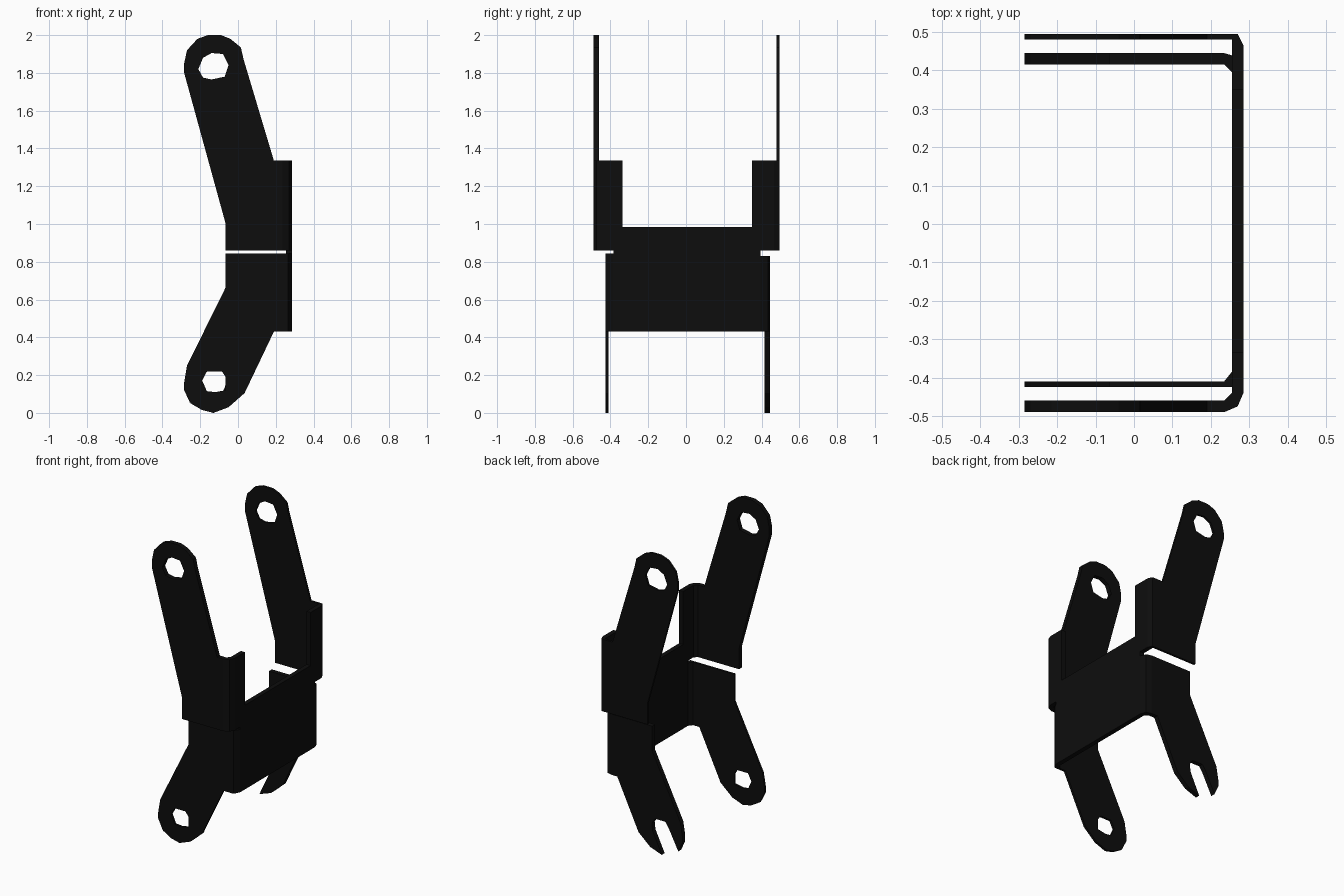
import bpy
import bmesh
from mathutils import Vector

if "Cube" in bpy.data.objects:
    bpy.data.objects.remove(bpy.data.objects["Cube"], do_unlink=True)

black = bpy.data.materials.new("black_metal")
black.use_nodes = True
black.diffuse_color = (0.004, 0.004, 0.004, 1)
black.node_tree.nodes["Principled BSDF"].inputs["Base Color"].default_value = (0.004, 0.004, 0.004, 1)


def sheet(name, loops, low, high, place):
    """Cut a flat sheet from closed outlines (inner loops are holes) and stand it up with place(u, v, w)."""
    curve = bpy.data.curves.new(name, "CURVE")
    curve.dimensions = "2D"
    curve.fill_mode = "BOTH"
    curve.extrude = (high - low) / 2
    for loop in loops:
        spline = curve.splines.new("POLY")
        spline.points.add(len(loop) - 1)
        for point, (u, v) in zip(spline.points, loop):
            point.co = (u, v, 0, 1)
        spline.use_cyclic_u = True
    helper = bpy.data.objects.new(name + "_outline", curve)
    bpy.context.collection.objects.link(helper)
    bpy.context.view_layer.update()
    mesh = bpy.data.meshes.new_from_object(helper.evaluated_get(bpy.context.evaluated_depsgraph_get()))
    bpy.data.objects.remove(helper, do_unlink=True)
    bm = bmesh.new()
    bm.from_mesh(mesh)
    for vert in bm.verts:
        u, v, w = vert.co
        vert.co = Vector(place(u, v, w + (low + high) / 2))
    bmesh.ops.remove_doubles(bm, verts=bm.verts, dist=0.0005)
    bmesh.ops.recalc_face_normals(bm, faces=bm.faces)
    for face in bm.faces:
        face.smooth = False
        face.material_index = 0
    bm.to_mesh(mesh)
    bm.free()
    mesh.materials.clear()
    mesh.materials.append(black)
    mesh.name = name
    obj = bpy.data.objects.new(name, mesh)
    bpy.context.collection.objects.link(obj)
    return obj


def side(u, v, w):
    return (u, w, v)


def across(u, v, w):
    return (w, u, v)


def flat(u, v, w):
    return (u, v, w)


# Upper arms with a round eye
upper_arm = [(0.235, 0.86), (0.235, 1.335), (0.19, 1.335), (0.03, 1.87), (0.015, 1.935),
             (-0.04, 1.98), (-0.09, 2), (-0.16, 2), (-0.215, 1.98), (-0.27, 1.92),
             (-0.285, 1.85), (-0.285, 1.8), (-0.065, 1), (-0.065, 0.86)]
upper_eye = [(-0.21, 1.82), (-0.185, 1.88), (-0.14, 1.905), (-0.08, 1.9),
             (-0.05, 1.84), (-0.07, 1.78), (-0.14, 1.765), (-0.185, 1.775)]
sheet("upper_front_arm", [upper_arm, upper_eye], -0.49, -0.46, side)
sheet("upper_back_arm", [upper_arm, upper_eye], 0.48, 0.495, side)


# Lower arms: an eye in front, an open slot at the back
def lower_arm(top, tip):
    return ([(0.235, top), (-0.065, top), (-0.065, 0.665), (-0.27, 0.25), (-0.285, 0.16), (-0.285, 0.12)]
            + tip + [(-0.05, 0.03), (0.035, 0.105), (0.19, 0.43), (0.235, 0.43)])


round_tip = [(-0.25, 0.05), (-0.19, 0.015), (-0.13, 0)]
slot_tip = [(-0.255, 0.055), (-0.185, 0.19), (-0.16, 0.225), (-0.085, 0.225),
            (-0.062, 0.19), (-0.068, 0.14), (-0.135, 0)]
lower_eye = [(-0.19, 0.17), (-0.165, 0.22), (-0.085, 0.22), (-0.065, 0.19),
             (-0.065, 0.12), (-0.12, 0.11), (-0.165, 0.115), (-0.18, 0.15)]
sheet("lower_front_arm", [lower_arm(0.845, round_tip), lower_eye], -0.425, -0.41, side)
sheet("lower_back_arm", [lower_arm(0.83, slot_tip)], 0.415, 0.445, side)

# Cross plate with an upright tab at each end
plate = [(-0.385, 0.43), (0.395, 0.43), (0.395, 0.86), (0.45, 0.86), (0.45, 1.335), (0.35, 1.335),
         (0.35, 0.985), (-0.335, 0.985), (-0.335, 1.335), (-0.44, 1.335), (-0.44, 0.86), (-0.385, 0.86)]
sheet("cross_plate", [plate], 0.255, 0.285, across)

# Bent corners joining the arms to the plate
corners = {
    "upper_front_bend": ([(0.235, -0.49), (0.27, -0.475), (0.285, -0.44), (0.255, -0.44), (0.235, -0.46)], 0.86, 1.335),
    "upper_back_bend": ([(0.235, 0.495), (0.27, 0.495), (0.285, 0.465), (0.285, 0.45), (0.255, 0.45),
                         (0.255, 0.48), (0.235, 0.48)], 0.86, 1.335),
    "lower_front_bend": ([(0.235, -0.425), (0.265, -0.425), (0.285, -0.385), (0.255, -0.385), (0.235, -0.41)], 0.43, 0.845),
    "lower_back_bend": ([(0.235, 0.445), (0.27, 0.435), (0.285, 0.395), (0.255, 0.395), (0.235, 0.415)], 0.43, 0.83),
}
for name, (outline, low, high) in corners.items():
    sheet(name, [outline], low, high, flat)
